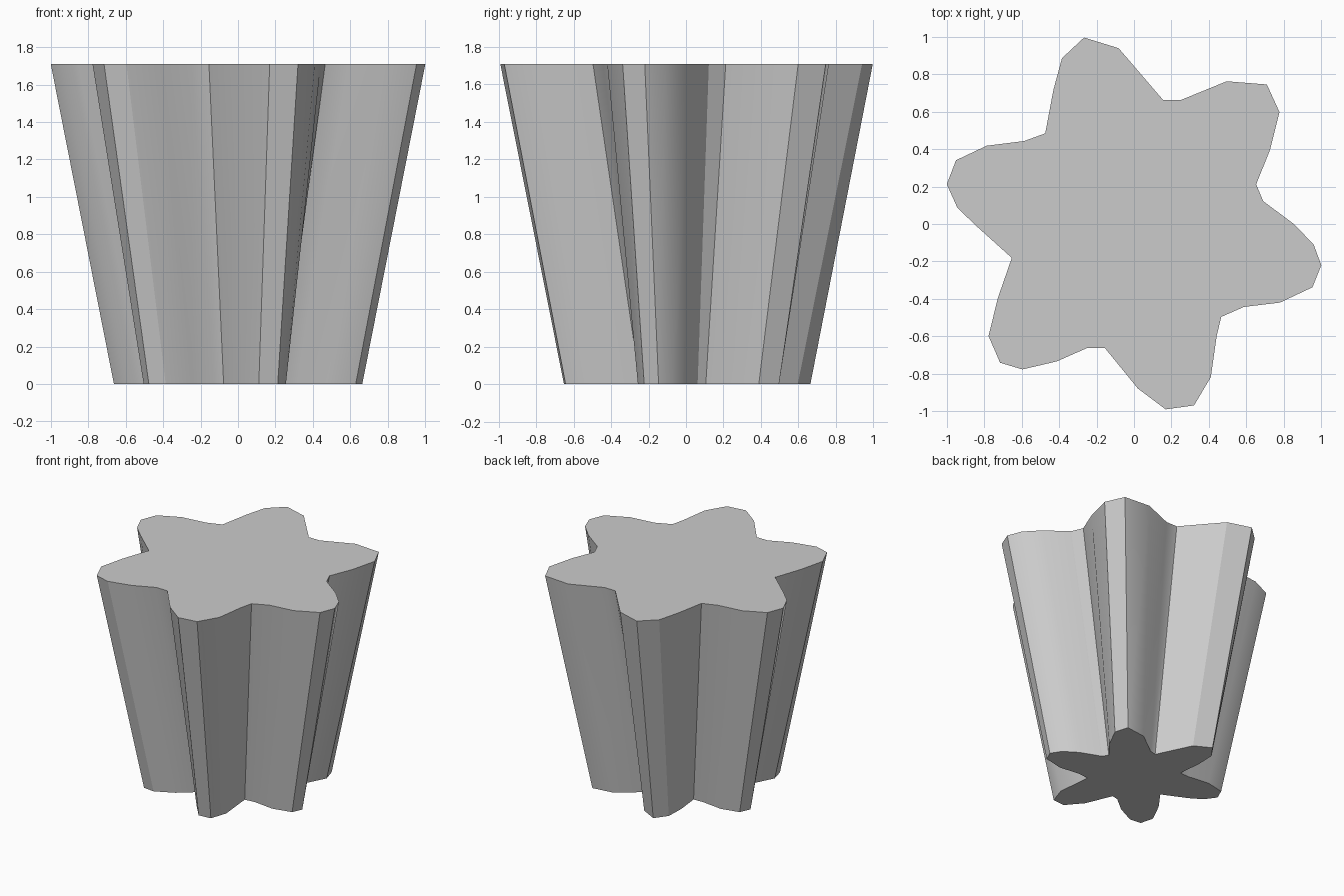
import bpy
import bmesh
from math import sin, cos, radians

HEIGHT = 1.71
LOBES = 6
WAVE = 0.177          # depth of the flutes, equal at both ends
TOP_RADIUS = 0.855
BASE_RADIUS = 0.51

# Directions of the outline corners, in degrees
ANGLES = [0, 10, 18, 28.4, 37.6, 46.4, 57, 69.3, 76.8, 95, 105, 113.5, 121,
          134.4, 143, 152, 160.3, 168, 174.6, 180, 195.5, 208.7, 217.6, 226,
          232.5, 240.7, 249.3, 256.8, 271.3, 279.7, 288.3, 296.6, 306.5,
          313.2, 323, 331.7, 340.5, 347.6, 353.5]

cube = bpy.data.objects.get("Cube")
if cube:
    bpy.data.objects.remove(cube, do_unlink=True)


def make_material(name, colour):
    mat = bpy.data.materials.new(name)
    mat.use_nodes = True
    mat.diffuse_color = colour
    mat.node_tree.nodes["Principled BSDF"].inputs["Base Color"].default_value = colour
    return mat


def wavy_ring(bm, radius, z):
    """One closed six-lobed outline at height z."""
    ring = []
    for degrees in ANGLES:
        a = radians(degrees)
        r = radius - WAVE * sin(LOBES * a)
        ring.append(bm.verts.new((r * cos(a), r * sin(a), z)))
    return ring


# Fluted body: two outlines, joined by side walls and closed by flat caps
bm = bmesh.new()
base = wavy_ring(bm, BASE_RADIUS, 0)
top = wavy_ring(bm, TOP_RADIUS, HEIGHT)
for i in range(len(ANGLES)):
    j = (i + 1) % len(ANGLES)
    bm.faces.new((base[i], base[j], top[j], top[i]))
bm.faces.new(top)
bm.faces.new(base[::-1])
bmesh.ops.recalc_face_normals(bm, faces=bm.faces[:])

mesh = bpy.data.meshes.new("fluted_body")
bm.to_mesh(mesh)
bm.free()
body = bpy.data.objects.new("fluted_body", mesh)
bpy.context.collection.objects.link(body)
mesh.materials.append(make_material("light_grey", (0.6, 0.6, 0.6, 1)))

# Soft walls with crisp rims and creases
bpy.ops.object.select_all(action='DESELECT')
body.select_set(True)
bpy.context.view_layer.objects.active = body
bpy.ops.object.shade_smooth_by_angle(angle=radians(30))
